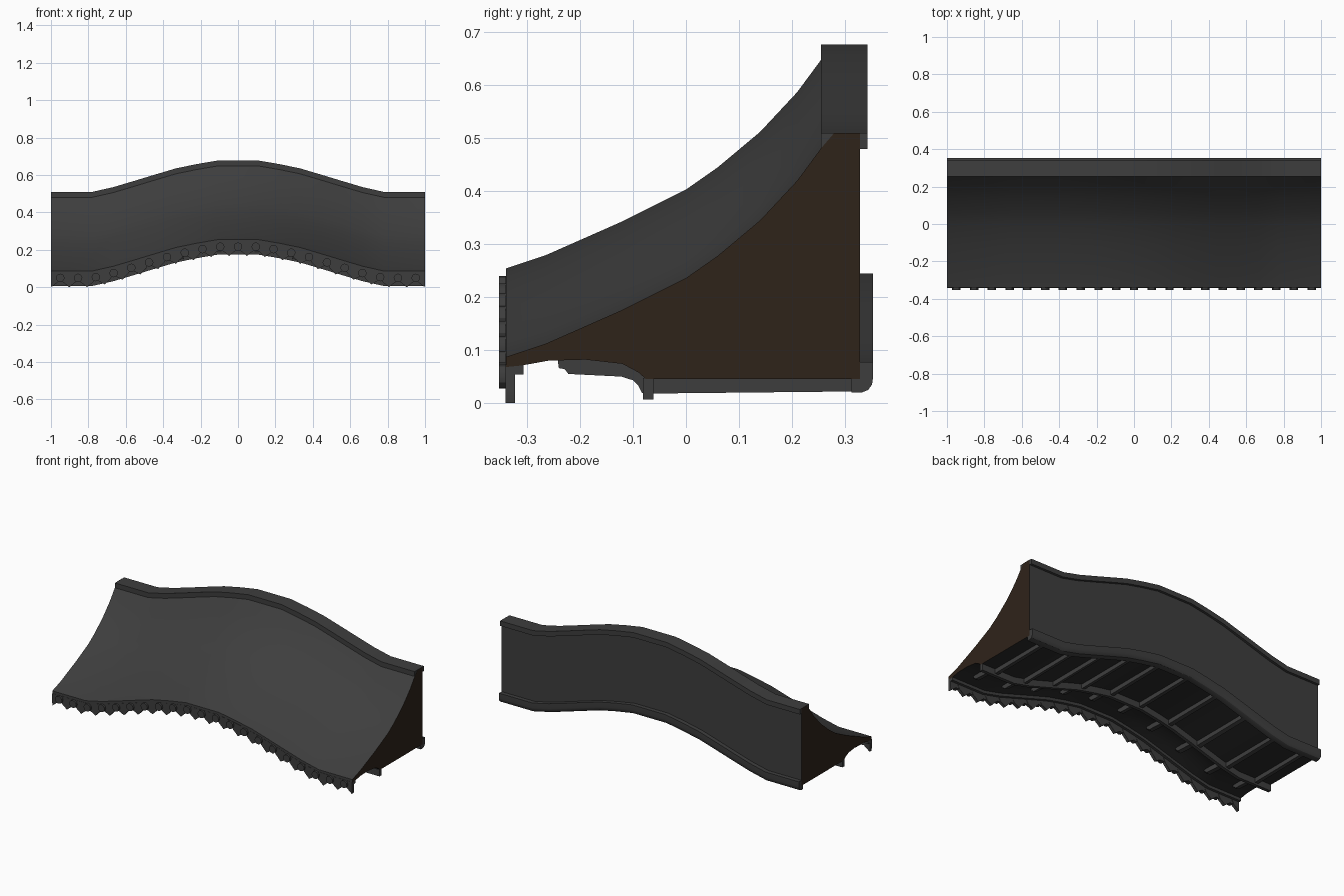
import bpy, bmesh, math
from mathutils import Matrix, Vector

if "Cube" in bpy.data.objects:
    bpy.data.objects.remove(bpy.data.objects["Cube"])


def material(name, rgb):
    m = bpy.data.materials.new(name)
    m.diffuse_color = (*rgb, 1)
    m.use_nodes = True
    m.node_tree.nodes["Principled BSDF"].inputs["Base Color"].default_value = m.diffuse_color
    return m


GREY = material("dark_grey", (0.048, 0.048, 0.048))
DARK = material("soffit_grey", (0.024, 0.024, 0.024))
BROWN = material("dark_brown", (0.028, 0.017, 0.010))

# Rise of the whole roof along its length (mirrored about x = 0)
RISE = [(0, .167), (.111, .167), (.222, .148), (.333, .125), (.444, .092),
        (.556, .058), (.667, .025), (.778, 0), (1, 0)]
STATIONS = sorted({s * x for x, _ in RISE for s in (-1, 1)})


def rise(x):
    x = min(abs(x), 1)
    for (a, za), (b, zb) in zip(RISE, RISE[1:]):
        if x <= b:
            return za + (zb - za) * (x - a) / (b - a)
    return 0


def finish(name, bm, mat, angle=30):
    bmesh.ops.recalc_face_normals(bm, faces=bm.faces)
    me = bpy.data.meshes.new(name)
    bm.to_mesh(me)
    bm.free()
    ob = bpy.data.objects.new(name, me)
    bpy.context.collection.objects.link(ob)
    me.materials.append(mat)
    bpy.ops.object.select_all(action='DESELECT')
    ob.select_set(True)
    bpy.context.view_layer.objects.active = ob
    bpy.ops.object.shade_smooth_by_angle(angle=math.radians(angle))
    return ob


def sweep(bm, profile, x0=-1, x1=1, closed=True):
    """Carry a (y, z) profile along the rising curve from x0 to x1."""
    xs = [x0] + [x for x in STATIONS if x0 + .001 < x < x1 - .001] + [x1]
    rows = [[bm.verts.new((x, y, z + rise(x))) for y, z in profile] for x in xs]
    n = len(profile)
    for a, b in zip(rows, rows[1:]):
        for i in range(n if closed else n - 1):
            j = (i + 1) % n
            bm.faces.new((a[i], a[j], b[j], b[i]))
    if closed:
        bm.faces.new(rows[0])
        bm.faces.new(rows[-1])


def swept(name, profile, mat, closed=True, x0=-1, x1=1):
    bm = bmesh.new()
    sweep(bm, profile, x0, x1, closed)
    return finish(name, bm, mat)


def rect(y0, y1, z0, z1):
    return [(y0, z0), (y1, z0), (y1, z1), (y0, z1)]


# Main body: concave roof slope, back wall, soffit, gable ends
slope = [(-.34, .068), (-.34, .087), (-.265, .112), (-.12, .176), (0, .236), (.06, .278),
         (.14, .345), (.21, .42), (.255, .481), (.28, .51)]
soffit = [(.328, .045), (-.075, .045), (-.09, .058), (-.12, .074), (-.19, .082),
          (-.26, .080), (-.31, .071), (-.34, .068)]
swept("roof_slope", slope, GREY, closed=False)
swept("back_wall", [(.328, .51), (.328, .045)], GREY, closed=False)
swept("soffit", soffit, DARK, closed=False)
bm = bmesh.new()
for x in (-1, 1):
    bm.faces.new([bm.verts.new((x, y, z)) for y, z in slope + [(.328, .51)] + soffit[:-1]])
finish("gable_ends", bm, BROWN)

# Ridge cap along the top and rounded trim along the back foot
swept("ridge_cap", rect(.255, .343, .48, .51), GREY, x0=-.999, x1=.999)
swept("back_trim", [(.312, .045), (.312, .02), (.332, .02), (.344, .025), (.351, .035),
                    (.353, .048), (.353, .078), (.326, .078), (.326, .045)], GREY)

# Beam and batten under the eave
swept("eave_beam", rect(-.081, -.061, .007, .047), GREY)
swept("eave_batten", rect(-.324, -.307, .054, .075), GREY)

# Ten rafters with curved tails in front of the beam
rafter = [(.315, .047), (.315, .022), (-.07, .018), (-.083, .019), (-.09, .033), (-.1, .043),
          (-.122, .05), (-.222, .055), (-.229, .064), (-.24, .066), (-.242, .08),
          (-.2, .084), (-.12, .076), (-.09, .06), (-.075, .047)]
bm = bmesh.new()
for i in range(10):
    x = -.9 + .2 * i
    sweep(bm, rafter, x - .011, x + .011)
finish("rafters", bm, GREY)

# Round tile ends along the eave
STEP = .095
bm = bmesh.new()
for i in range(-10, 11):
    x = i * STEP
    bmesh.ops.create_cone(bm, cap_ends=True, segments=12, radius1=.0225, radius2=.0225, depth=.028,
                          matrix=Matrix.Translation((x, -.339, .05 + rise(x))) @
                          Matrix.Rotation(math.pi / 2, 4, 'X'))
finish("round_tile_ends", bm, GREY)

# Pointed drip tiles between the round ends
drip = [(-.044, .072), (-.044, .046), (-.034, .027), (-.018, .015), (0, 0),
        (.018, .015), (.034, .027), (.044, .046), (.044, .072)]
bm = bmesh.new()
for i in range(-11, 11):
    x = (i + .5) * STEP
    pts = [(max(-1, min(1, x + dx)), z) for dx, z in drip]
    front = bm.faces.new([bm.verts.new((px, -.341, z + rise(px))) for px, z in pts])
    ext = bmesh.ops.extrude_face_region(bm, geom=[front], use_keep_orig=True)
    bmesh.ops.translate(bm, vec=Vector((0, .018, 0)),
                        verts=[g for g in ext["geom"] if isinstance(g, bmesh.types.BMVert)])
finish("drip_tiles", bm, GREY)
